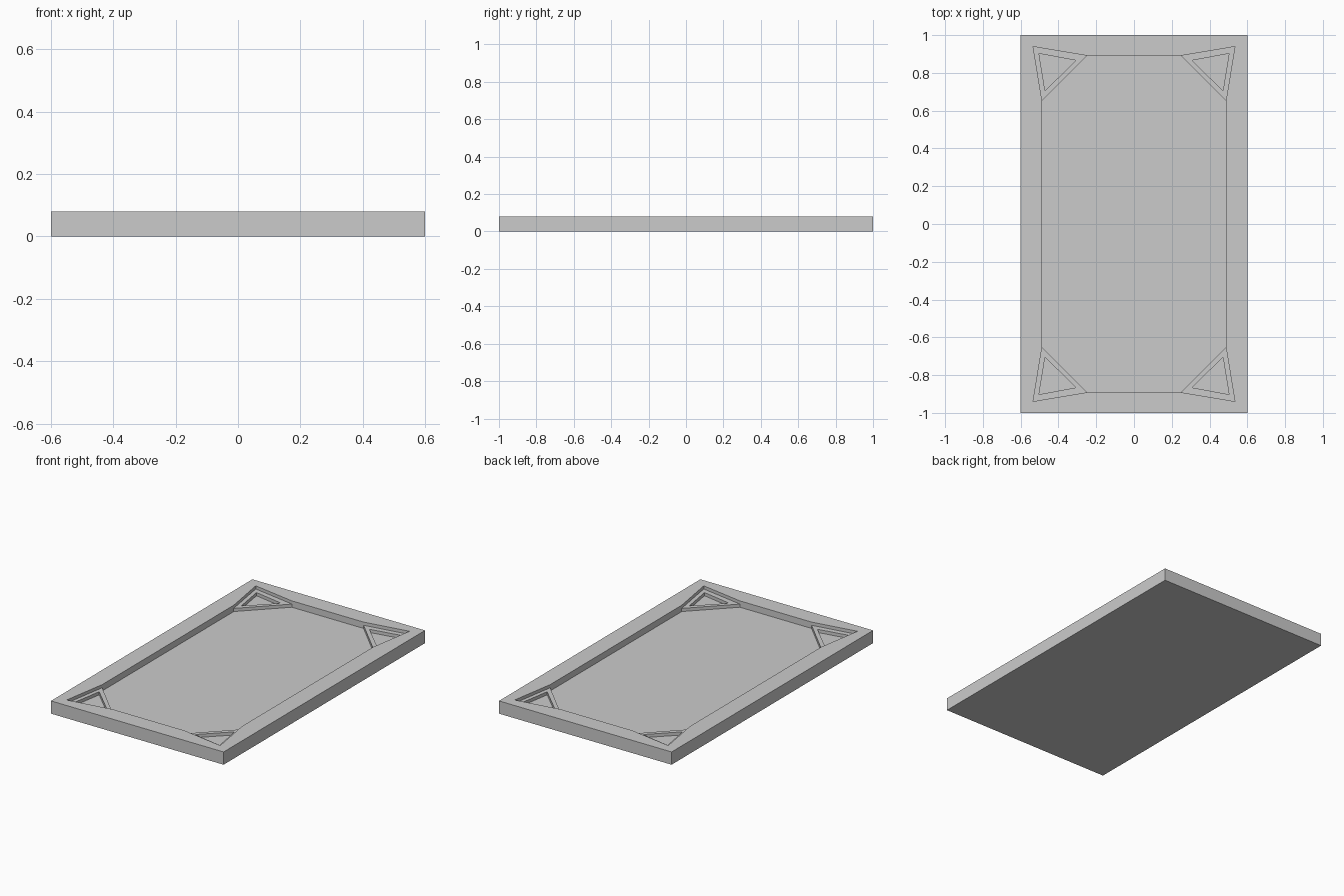
import bpy, bmesh, math

if "Cube" in bpy.data.objects:
    bpy.data.objects.remove(bpy.data.objects["Cube"])

TOP, LEDGE, FLOOR = 0.08, 0.06, 0.04
HX, HY = 0.6, 1.0
# corner triangle outline and the smaller pocket inside it
A, C, B = (0.487, 0.653), (0.534, 0.939), (0.249, 0.891)
a, c, b = (0.471, 0.706), (0.503, 0.902), (0.307, 0.866)
E, N = (A[0], 0), (0, B[1])

bm = bmesh.new()


def face(*pts):
    bm.faces.new([bm.verts.new(p) for p in pts])


def flat(z, *pts):
    face(*[(x, y, z) for x, y in pts])


def wall(p, q, z0, z1):
    face((*p, z0), (*q, z0), (*q, z1), (*p, z1))


# underside and outer sides of one quarter
flat(0, (0, 0), (0, HY), (HX, HY), (HX, 0))
wall((HX, 0), (HX, HY), 0, TOP)
wall((HX, HY), (0, HY), 0, TOP)

# raised rim
flat(TOP, (HX, 0), (HX, HY), C, A, E)
flat(TOP, (HX, HY), (0, HY), N, B, C)

# sunken centre panel and its walls
flat(FLOOR, (0, 0), E, A, B, N)
face((*E, FLOOR), (*E, TOP), (*A, TOP), (*A, LEDGE), (*A, FLOOR))
face((*N, FLOOR), (*B, FLOOR), (*B, LEDGE), (*B, TOP), (*N, TOP))
wall(A, B, FLOOR, LEDGE)

# corner triangle: upper walls, ledge ring, pocket
wall(A, C, LEDGE, TOP)
wall(C, B, LEDGE, TOP)
outer, inner = (A, C, B), (a, c, b)
for i in range(3):
    j = (i + 1) % 3
    flat(LEDGE, outer[i], outer[j], inner[j], inner[i])
    wall(inner[i], inner[j], FLOOR, LEDGE)
flat(FLOOR, a, c, b)

# mirror the quarter into the full tray
for axis in (0, 1):
    dup = bmesh.ops.duplicate(bm, geom=bm.verts[:] + bm.edges[:] + bm.faces[:])["geom"]
    for v in dup:
        if isinstance(v, bmesh.types.BMVert):
            v.co[axis] *= -1
bmesh.ops.remove_doubles(bm, verts=bm.verts[:], dist=1e-4)
bmesh.ops.recalc_face_normals(bm, faces=bm.faces[:])
bmesh.ops.dissolve_limit(bm, angle_limit=math.radians(0.5),
                         verts=bm.verts[:], edges=bm.edges[:])

mesh = bpy.data.meshes.new("tray_panel")
bm.to_mesh(mesh)
bm.free()
bpy.context.collection.objects.link(bpy.data.objects.new("tray_panel", mesh))
